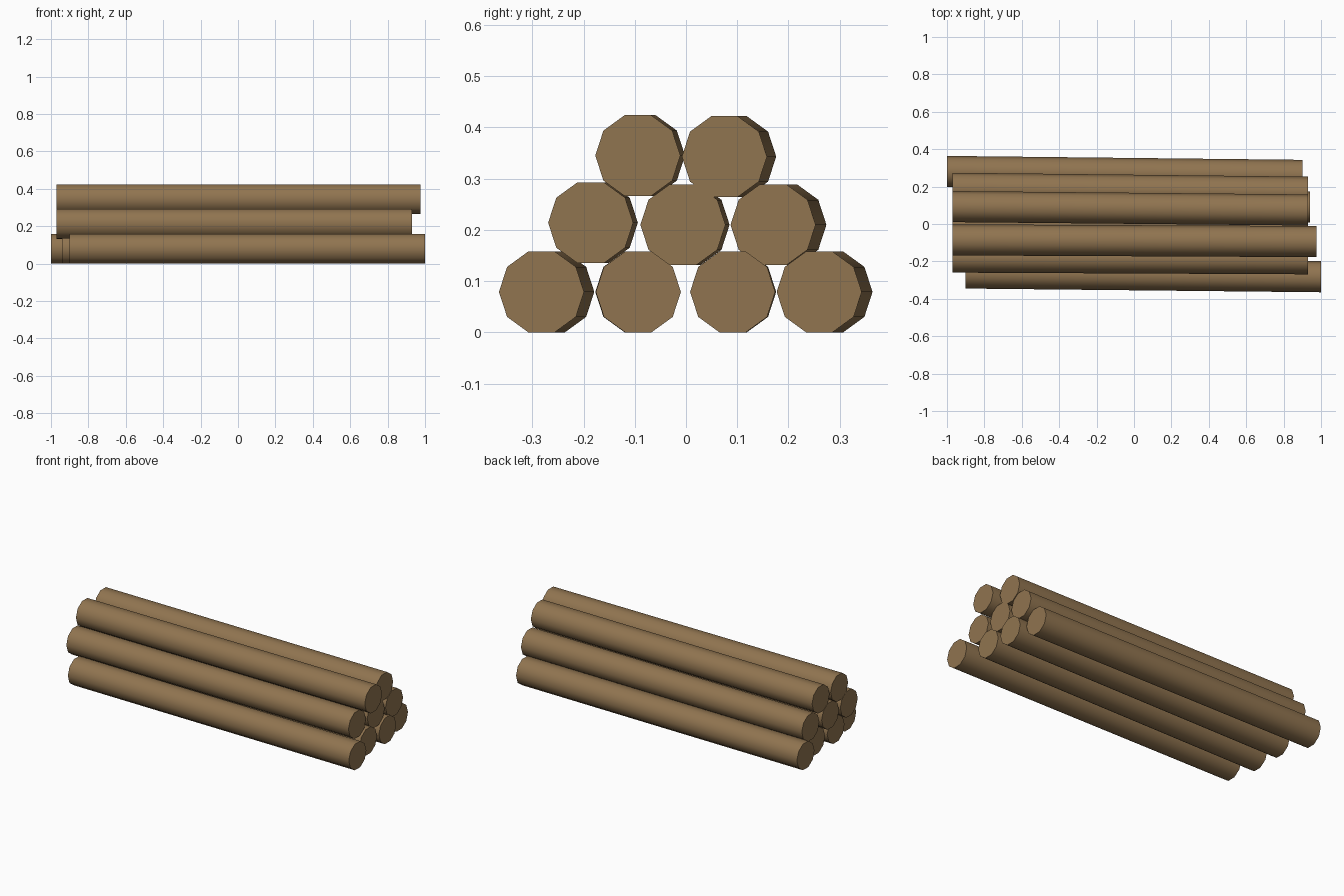
import bpy
import math

if "Cube" in bpy.data.objects:
    bpy.data.objects.remove(bpy.data.objects["Cube"])

RADIUS = 0.083

wood = bpy.data.materials.new("brown_wood")
wood.diffuse_color = (0.28, 0.175, 0.08, 1.0)
wood.use_nodes = True
wood.node_tree.nodes["Principled BSDF"].inputs["Base Color"].default_value = wood.diffuse_color

# Each log: name, left end x and y, right end x and y, centre height
logs = [
    ("bottom_log_1", -0.90, -0.262, 1.00, -0.282, 0.079),
    ("bottom_log_2", -0.94, -0.094, 0.94, -0.093, 0.079),
    ("bottom_log_3", -0.94, 0.093, 0.94, 0.091, 0.079),
    ("bottom_log_4", -1.00, 0.281, 0.90, 0.260, 0.079),
    ("middle_log_1", -0.97, -0.177, 0.93, -0.186, 0.214),
    ("middle_log_2", -0.97, 0.002, 0.93, -0.006, 0.210),
    ("middle_log_3", -0.97, 0.191, 0.93, 0.170, 0.210),
    ("top_log_1", -0.97, -0.085, 0.975, -0.094, 0.345),
    ("top_log_2", -0.97, 0.093, 0.93, 0.075, 0.343),
]


def add_log(name, x0, y0, x1, y1, z):
    # Ten-sided cylinder lying along x with a flat side down, slightly turned
    yaw = math.atan2(y1 - y0, x1 - x0)
    bpy.ops.mesh.primitive_cylinder_add(
        vertices=10, radius=RADIUS, depth=math.hypot(x1 - x0, y1 - y0),
        location=((x0 + x1) / 2, (y0 + y1) / 2, z),
        rotation=(0, math.pi / 2, yaw))
    log = bpy.context.object
    log.name = name
    log.data.materials.append(wood)
    # Rounded bark, crisp cut ends
    bpy.ops.object.shade_smooth_by_angle(angle=math.radians(45))


for spec in logs:
    add_log(*spec)
